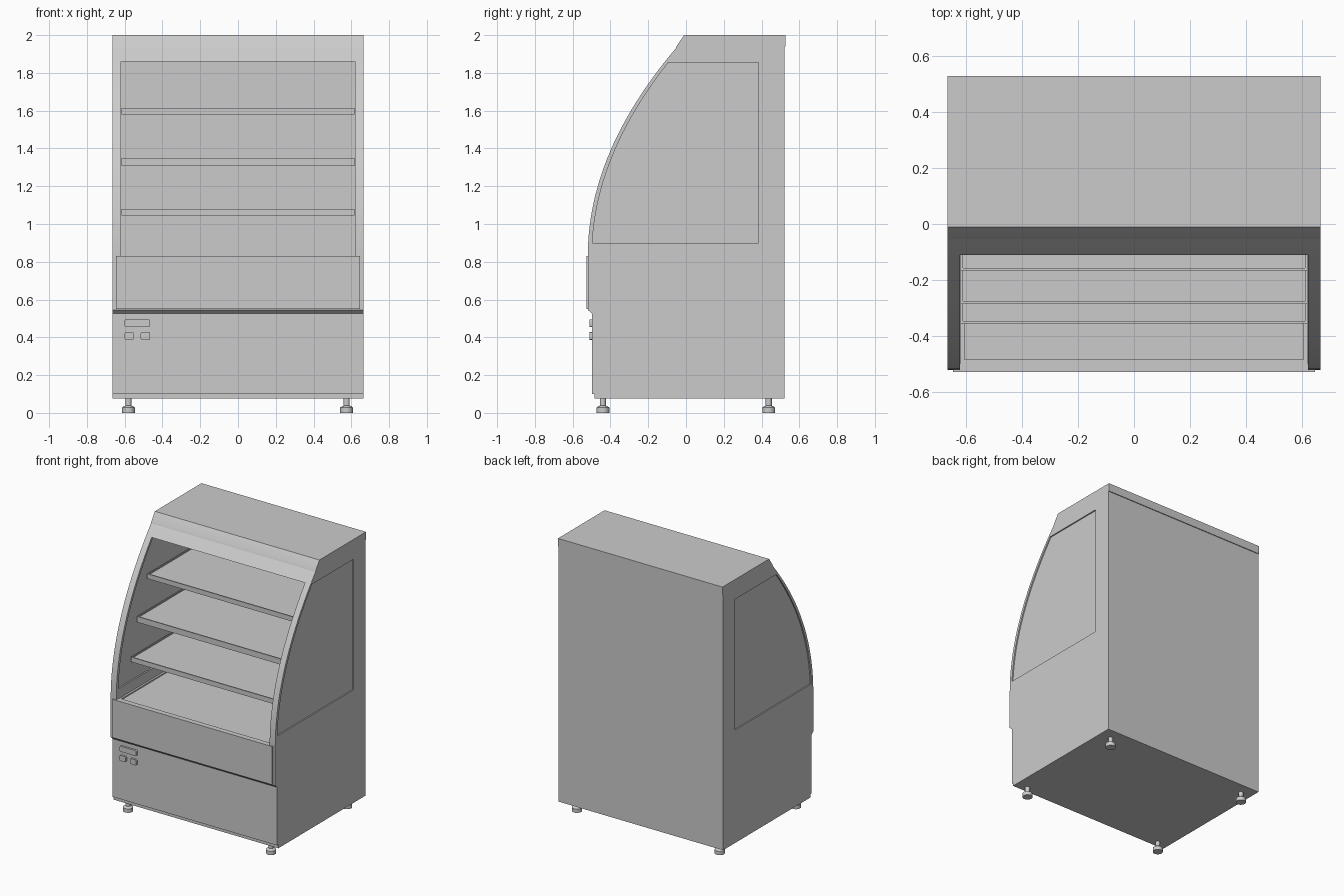
import bpy, bmesh, math

if "Cube" in bpy.data.objects:
    bpy.data.objects.remove(bpy.data.objects["Cube"])

W, INNER = 0.665, 0.62          # half widths: outside and cavity
BACK, CEIL, FLOOR = 0.385, 1.86, 0.81


def finish(name, bm):
    bmesh.ops.recalc_face_normals(bm, faces=bm.faces[:])
    me = bpy.data.meshes.new(name)
    bm.to_mesh(me)
    bm.free()
    ob = bpy.data.objects.new(name, me)
    bpy.context.collection.objects.link(ob)
    return ob


def extrude_x(name, profile, x0, x1):
    """Extrude a closed (y, z) profile along x."""
    bm = bmesh.new()
    face = bm.faces.new([bm.verts.new((x0, y, z)) for y, z in profile])
    ext = bmesh.ops.extrude_face_region(bm, geom=[face])
    verts = [v for v in ext["geom"] if isinstance(v, bmesh.types.BMVert)]
    bmesh.ops.translate(bm, verts=verts, vec=(x1 - x0, 0, 0))
    return finish(name, bm)


def box(name, x0, x1, y0, y1, z0, z1, bevel=0.0, tray=None):
    bm = bmesh.new()
    bmesh.ops.create_cube(bm, size=1)
    for v in bm.verts:
        v.co = ((x0 + x1) / 2 + v.co.x * (x1 - x0),
                (y0 + y1) / 2 + v.co.y * (y1 - y0),
                (z0 + z1) / 2 + v.co.z * (z1 - z0))
    if tray:                     # sink the top face inside a raised rim
        bm.normal_update()
        top = max(bm.faces, key=lambda f: f.calc_center_median().z)
        bmesh.ops.inset_individual(bm, faces=[top], thickness=tray[0])
        ext = bmesh.ops.extrude_face_region(bm, geom=[top])
        bmesh.ops.translate(bm, vec=(0, 0, -tray[1]),
                            verts=[v for v in ext["geom"] if isinstance(v, bmesh.types.BMVert)])
        if top.is_valid:
            bmesh.ops.delete(bm, geom=[top], context="FACES_ONLY")
    if bevel:                    # round the corners seen from the front
        edges = [e for e in bm.edges if abs(e.verts[0].co.y - e.verts[1].co.y) > 1e-4]
        bmesh.ops.bevel(bm, geom=edges, offset=bevel, segments=4, profile=0.5, affect="EDGES")
    return finish(name, bm)


def lathe(name, profile, x, y, n=24):
    bm = bmesh.new()
    rings = [[bm.verts.new((x + r * math.cos(2 * math.pi * i / n),
                            y + r * math.sin(2 * math.pi * i / n), z)) for i in range(n)]
             for r, z in profile]
    for a, b in zip(rings, rings[1:]):
        for i in range(n):
            j = (i + 1) % n
            bm.faces.new((a[i], a[j], b[j], b[i]))
    bm.faces.new(rings[0])
    bm.faces.new(rings[-1])
    return finish(name, bm)


def smooth(ob, angle):
    bpy.ops.object.select_all(action="DESELECT")
    ob.select_set(True)
    bpy.context.view_layer.objects.active = ob
    bpy.ops.object.shade_smooth_by_angle(angle=math.radians(angle))


def cut(ob, cutter):
    mod = ob.modifiers.new("cut", "BOOLEAN")
    mod.operation, mod.solver, mod.object = "DIFFERENCE", "EXACT", cutter
    bpy.context.view_layer.objects.active = ob
    bpy.ops.object.modifier_apply(modifier=mod.name)
    bpy.data.objects.remove(cutter)


def front_curve(z0, z1, n, inset=0.0):
    """Points on the bowed front edge of the side walls."""
    zs = [z0 + (z1 - z0) * i / n for i in range(n + 1)]
    return [(-0.52 + inset + 0.385 * (z - 0.83) ** 2, z) for z in zs]


# Carcass: full side profile, hollowed from the front
profile = [(0.522, 0.075), (-0.485, 0.075), (-0.485, 0.1), (-0.497, 0.1),
           (-0.497, 0.525), (-0.52, 0.545)]
profile += front_curve(0.83, 1.93, 24)
profile += [(-0.048, 1.945), (-0.01, 2.0), (0.522, 2.0)]
carcass = extrude_x("cabinet_carcass", profile, -W, W)
cut(carcass, box("cavity_cutter", -INNER, INNER, -0.8, BACK, FLOOR, CEIL))

# Side windows: openings with a recessed pane
window = [(BACK, 0.9)] + front_curve(0.9, 1.855, 20, 0.022) + [(BACK, 1.855)]
for s, side in ((-1, "left"), (1, "right")):
    cut(carcass, extrude_x("window_cutter", window, s * 0.6, s * 0.7))
    extrude_x(side + "_window_pane", window, s * 0.63, s * 0.656)
smooth(carcass, 15)

# Rear cap lip and lower front panel
box("rear_top_lip", -W, W, 0.515, 0.528, 1.94, 2.0)
box("front_panel", -0.645, 0.645, -0.528, -0.497, 0.55, 0.83)

# Bottom deck and shelves
box("bottom_deck", -0.619, 0.619, -0.497, BACK, 0.80, 0.827, tray=(0.02, 0.009))
for i, (y, z0, z1) in enumerate([(-0.355, 1.045, 1.08), (-0.285, 1.308, 1.35),
                                 (-0.165, 1.58, 1.615)]):
    box(f"shelf_{i + 1}", -0.618, 0.618, y, BACK, z0, z1, tray=(0.012, 0.008))

# Control display and buttons
for name, x0, x1, z0, z1 in [("control_display", -0.6, -0.465, 0.455, 0.495),
                             ("control_button_left", -0.6, -0.55, 0.387, 0.427),
                             ("control_button_right", -0.515, -0.465, 0.387, 0.427)]:
    smooth(box(name, x0, x1, -0.511, -0.49, z0, z1, bevel=0.008), 30)

# Adjustable feet
foot = [(0.034, 0), (0.034, 0.028), (0.024, 0.036), (0.016, 0.038), (0.016, 0.08)]
for x, sx in ((-0.58, "left"), (0.575, "right")):
    for y, sy in ((-0.44, "front"), (0.438, "back")):
        smooth(lathe(f"{sy}_{sx}_foot", foot, x, y), 30)
